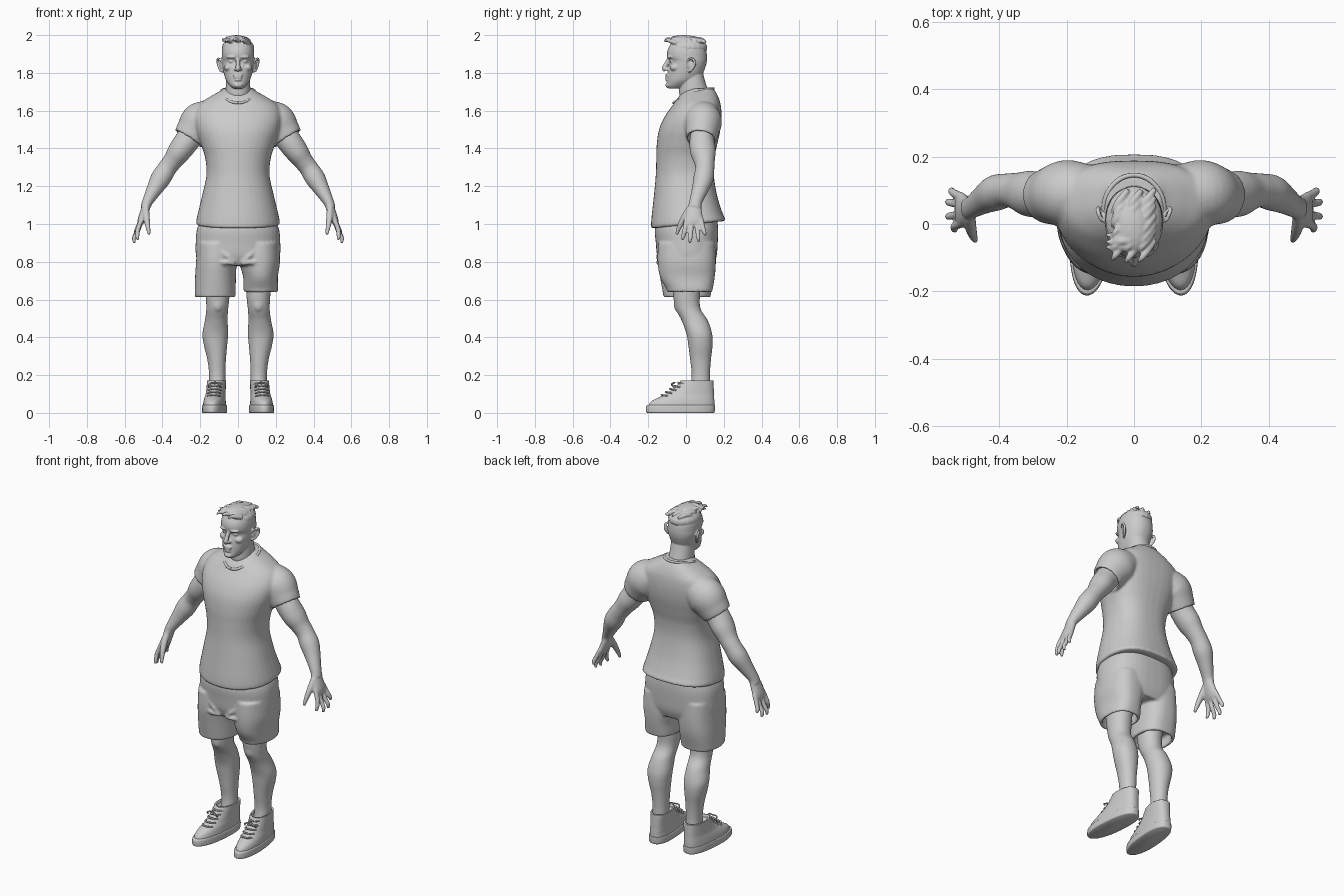
import bpy, bmesh, math, random
from mathutils import Vector, Matrix

random.seed(4)
SEG = 40


def spline(rows, k=6):
    """Catmull-Rom interpolation through rows of numbers."""
    out = []
    for i in range(len(rows) - 1):
        p = [rows[max(0, min(len(rows) - 1, i + d))] for d in (-1, 0, 1, 2)]
        for j in range(k):
            t = j / k
            out.append([0.5 * (2 * b + (c - a) * t + (2 * a - 5 * b + 4 * c - d) * t * t
                               + (3 * b - a - 3 * c + d) * t ** 3) for a, b, c, d in zip(*p)])
    return out + [list(rows[-1])]


def skin(bm, rings, lip=0):
    """Bridge rings into a capped surface; lip hollows the last end like a hem."""
    if lip:
        last = rings[-1]
        mid = sum(last, Vector()) / len(last)
        prev = sum(rings[-3], Vector()) / len(last)
        back = (prev - mid).normalized() * lip
        for off in (0, 0.5, 1):
            rings.append([mid + (p - mid) * 0.86 + back * off for p in last])
    vs = [[bm.verts.new(p) for p in r] for r in rings]
    n = len(vs[0])
    for a, b in zip(vs, vs[1:]):
        for i in range(n):
            bm.faces.new((a[i], a[(i + 1) % n], b[(i + 1) % n], b[i]))
    bm.faces.new(vs[0])
    bm.faces.new(vs[-1])


def loft(bm, rows, s=1, lip=0, nf=2.1, nb=2.6, xf=None):
    """Horizontal slices: z, centre x, half width, front y, back y, tilt."""
    rings = []
    for z, cx, rx, y0, y1, tilt in spline([tuple(r) + (0,) * (6 - len(r)) for r in rows]):
        ring = []
        for i in range(SEG):
            a = math.tau * i / SEG
            c, q = math.cos(a), math.sin(a)
            e = 2 / (nb if q > 0 else nf)
            x = s * cx + rx * math.copysign(abs(c) ** e, c)
            y = (y0 + y1) / 2 + (y1 - y0) / 2 * math.copysign(abs(q) ** e, q)
            p = Vector((x, y, z + tilt * y))
            ring.append(xf @ p if xf else p)
        rings.append(ring)
    skin(bm, rings, lip)


def tube(bm, rows, s=1, lip=0, ref=(0, 1, 0), seg=20, xf=None, k=6):
    """Sweep along a path: x, y, z, radius, optional radius along ref."""
    pts = spline([tuple(r) + (r[3],) * (5 - len(r)) for r in rows], k)
    pos = [Vector((s * p[0], p[1], p[2])) for p in pts]
    rings = []
    for i, p in enumerate(pts):
        t = (pos[min(i + 1, len(pos) - 1)] - pos[max(i - 1, 0)]).normalized()
        u = t.cross(Vector(ref)).normalized()
        v = u.cross(t)
        ring = [pos[i] + u * p[3] * math.cos(math.tau * j / seg) + v * p[4] * math.sin(math.tau * j / seg)
                for j in range(seg)]
        rings.append([xf @ q for q in ring] if xf else ring)
    skin(bm, rings, lip)


def blob(bm, loc, size, rot=0):
    m = Matrix.Translation(loc) @ Matrix.Rotation(rot, 4, 'Z') @ Matrix.Diagonal((*size, 1))
    bmesh.ops.create_uvsphere(bm, u_segments=20, v_segments=12, radius=1, matrix=m)


def finish(bm, name, voxel=0, smooth=3):
    bmesh.ops.recalc_face_normals(bm, faces=bm.faces)
    me = bpy.data.meshes.new(name)
    bm.to_mesh(me)
    bm.free()
    me.polygons.foreach_set("use_smooth", [True] * len(me.polygons))
    ob = bpy.data.objects.new(name, me)
    bpy.context.collection.objects.link(ob)
    if voxel:
        r = ob.modifiers.new("fuse", 'REMESH')
        r.mode, r.voxel_size, r.use_smooth_shade = 'VOXEL', voxel, True
        m = ob.modifiers.new("soften", 'SMOOTH')
        m.factor, m.iterations = 0.5, smooth


# Shirt: torso with sleeves
bm = bmesh.new()
loft(bm, [(.995, 0, .214, -.178, .2, .1), (1.005, 0, .222, -.185, .208, .1), (1.05, 0, .214, -.182, .193, .05),
          (1.15, 0, .19, -.17, .165), (1.26, 0, .167, -.16, .147), (1.35, 0, .174, -.157, .15),
          (1.42, 0, .196, -.155, .165), (1.5, 0, .222, -.143, .182), (1.57, 0, .232, -.112, .188),
          (1.63, 0, .212, -.07, .184), (1.67, 0, .155, -.042, .172), (1.703, 0, .097, -.012, .155),
          (1.718, 0, .078, .02, .14)])
for s in (-1, 1):
    tube(bm, [(.13, .09, 1.575, .085), (.195, .09, 1.54, .107, .1), (.237, .085, 1.487, .094, .088),
              (.262, .08, 1.45, .084, .08)], s, lip=.04, seg=32)
finish(bm, "shirt", .0075, 4)

# Ribbed collar
bm = bmesh.new()
ring = []
for i in range(25):
    a = math.tau * i / 24
    ring.append((.09 * math.sin(a), .04 - .105 * math.cos(a),
                 1.679 - .038 * math.cos(a) + .018 * math.sin(a) ** 2, .007))
tube(bm, ring, ref=(0, 0, 1), seg=10, k=3)
finish(bm, "collar")

# Shorts: pelvis, two legs and front folds
bm = bmesh.new()
loft(bm, [(1.03, 0, .195, -.15, .165), (.97, 0, .218, -.165, .17), (.9, 0, .224, -.16, .168),
          (.83, 0, .222, -.152, .162), (.78, 0, .2, -.13, .145)])
for s, rx, zb, y0, y1 in ((-1, .108, .612, -.122, .132), (1, .092, .638, -.105, .142)):
    loft(bm, [(.9, .112, .105, -.148, .155), (.8, .115, .107, -.15, .158), (.72, .119, rx, -.138, .152),
              (zb + .02, .121, rx, y0, y1), (zb, .121, rx - .003, y0 + .003, y1 - .003)], s, lip=.06)
    for dx, z in ((.1, .87), (.13, .8)):
        tube(bm, [(.02, -.142, .79, .008), (.06, -.146, (z + .79) / 2, .012), (dx, -.135, z, .008)], s)
finish(bm, "shorts", .0075, 4)

# Bare legs with kneecaps
bm = bmesh.new()
for s in (-1, 1):
    loft(bm, [(.75, .11, .07, -.08, .09), (.62, .108, .063, -.068, .074), (.55, .11, .058, -.054, .078),
              (.49, .115, .06, -.024, .115), (.42, .12, .068, .002, .138), (.36, .119, .062, .012, .141),
              (.28, .113, .049, .022, .132), (.2, .11, .043, .03, .127), (.12, .11, .044, .02, .13)],
         s, nb=2.1)
    blob(bm, (s * .108, -.035, .575), (.034, .03, .045))
finish(bm, "legs", .0065)

# Shoes: upper, sole and laces, toes turned out
for s, side in ((-1, "left"), (1, "right")):
    xf = Matrix.Translation((s * .112, .08, 0)) @ Matrix.Rotation(s * math.radians(5), 4, 'Z') \
        @ Matrix.Translation((0, -.08, 0))
    bm = bmesh.new()
    loft(bm, [(.01, .004, .058, -.2, .148), (.04, .004, .058, -.198, .15), (.062, .004, .056, -.184, .15),
              (.08, .003, .054, -.15, .149), (.1, .002, .051, -.108, .148), (.13, .001, .05, -.065, .147),
              (.155, 0, .05, -.04, .146), (.172, 0, .05, -.028, .145)], s, lip=.03, xf=xf)
    finish(bm, side + "_shoe_upper")
    bm = bmesh.new()
    loft(bm, [(0, .004, .059, -.205, .147), (.006, .004, .063, -.213, .152), (.03, .004, .063, -.213, .154),
              (.04, .004, .061, -.208, .153), (.042, .004, .055, -.2, .148)], s, xf=xf)
    finish(bm, side + "_shoe_sole")
    bm = bmesh.new()
    for i in range(5):
        y, z = -.128 + .022 * i, .094 + .016 * i
        tube(bm, [(-.034, y + .028, z - .006, .004), (-.018, y + .004, z, .005), (0, y - .002, z + .002, .005),
                  (.018, y + .004, z, .005), (.034, y + .028, z - .006, .004)], seg=8, xf=xf)
    for d in (-1, 1):
        tube(bm, [(0, -.06, .16, .004), (d * .025, -.075, .152, .004), (d * .034, -.06, .135, .004)],
             seg=8, xf=xf)
    finish(bm, side + "_shoe_laces")

# Arms and hands
for s, side in ((-1, "left"), (1, "right")):
    bm = bmesh.new()
    tube(bm, [(.2, .1, 1.53, .06), (.262, .085, 1.45, .066, .065), (.31, .09, 1.385, .062, .068),
              (.345, .097, 1.335, .052, .056), (.375, .1, 1.295, .05, .05), (.41, .092, 1.24, .053, .053),
              (.445, .073, 1.18, .041, .043), (.478, .052, 1.12, .029, .034), (.492, .046, 1.085, .025, .034)],
         s, seg=28)
    tube(bm, [(.476, .05, 1.12, .022, .03), (.495, .043, 1.065, .023, .042), (.512, .041, 1.02, .02, .05),
              (.521, .041, .995, .012, .046)], s)
    # fingers: base y, tip x, tip y, tip z
    for by, tx, ty, tz in ((.004, .53, -.02, .915), (.03, .547, .02, .899), (.056, .547, .068, .905),
                           (.079, .538, .104, .94)):
        tube(bm, [(.508, by, 1.03, .013), (.53, by * .6 + ty * .4, tz * .45 + .56, .0125),
                  (tx + .003, by * .25 + ty * .75, tz * .75 + .25, .011), (tx, ty, tz, .007)], s)
    tube(bm, [(.488, .02, 1.08, .018), (.484, -.012, 1.03, .017), (.477, -.035, .985, .013),
              (.47, -.05, .945, .008)], s)
    finish(bm, side + "_arm", .0055, 2)

# Head, neck and face
bm = bmesh.new()
loft(bm, [(1.63, 0, .076, -.02, .135), (1.69, 0, .067, -.036, .122), (1.75, 0, .064, -.032, .103),
          (1.8, 0, .06, -.02, .09)], nb=2.1)
loft(bm, [(1.717, 0, .026, -.092, -.03), (1.732, 0, .043, -.103, .01), (1.758, 0, .062, -.1, .05),
          (1.79, 0, .073, -.098, .085), (1.83, 0, .081, -.092, .103), (1.86, 0, .085, -.085, .11),
          (1.885, 0, .086, -.099, .111), (1.915, 0, .085, -.099, .108), (1.945, 0, .078, -.085, .098),
          (1.968, 0, .058, -.06, .078), (1.976, 0, .03, -.03, .05)], nb=2.2)
tube(bm, [(0, -.09, 1.875, .01), (0, -.103, 1.85, .011), (0, -.115, 1.825, .013), (0, -.108, 1.812, .01)],
     ref=(1, 0, 0))
blob(bm, (0, -.1, 1.787), (.028, .009, .008))
blob(bm, (0, -.1, 1.776), (.022, .011, .005))
blob(bm, (0, -.099, 1.763), (.02, .011, .007))
blob(bm, (0, -.095, 1.735), (.024, .014, .014))
for s in (-1, 1):
    blob(bm, (s * .013, -.1, 1.819), (.009, .012, .008))
    blob(bm, (s * .034, -.072, 1.861), (.015, .013, .01))
    blob(bm, (s * .036, -.087, 1.884), (.026, .012, .008), s * .35)
    blob(bm, (s * .048, -.06, 1.828), (.026, .025, .02))
    # ear rim, bowl and lobe
    tube(bm, [(.08, .01, 1.85, .006), (.096, .012, 1.871, .006), (.107, .038, 1.872, .007),
              (.105, .046, 1.845, .007), (.094, .028, 1.815, .007), (.08, .012, 1.808, .007)], s, ref=(1, 0, 0), seg=10)
    blob(bm, (s * .09, .024, 1.84), (.007, .018, .028), -s * .4)
finish(bm, "head", .004, 2)

# Short hair with a swept quiff
bm = bmesh.new()
blob(bm, (0, .012, 1.935), (.085, .101, .052))
for i in range(7):
    for j in range(3):
        y = .075 - .025 * i + random.uniform(-.006, .006)
        x = -.04 + .04 * j
        z = 1.987 - 1.6 * (y - .01) ** 2 - 3.5 * x * x
        h = .006 if i > 2 else 0
        tube(bm, [(x + .022, y + .03, z - .012, .008), (x, y, z - .002, .012), (x - .016, y - .022, z + h - .002, .009),
                  (x - .026, y - .036, z + h - .012, .004)], ref=(0, 0, 1), seg=10)
for y, z in ((-.03, 1.968), (-.05, 1.974), (-.066, 1.966)):
    tube(bm, [(.01, y + .01, z + .005, .012), (-.03, y, z + .01, .014), (-.062, y - .004, z + .003, .01),
              (-.085, y - .002, z + .006, .003)], seg=10)
blob(bm, (-.005, -.01, 1.975), (.05, .075, .025))
finish(bm, "hair", .004, 1)
